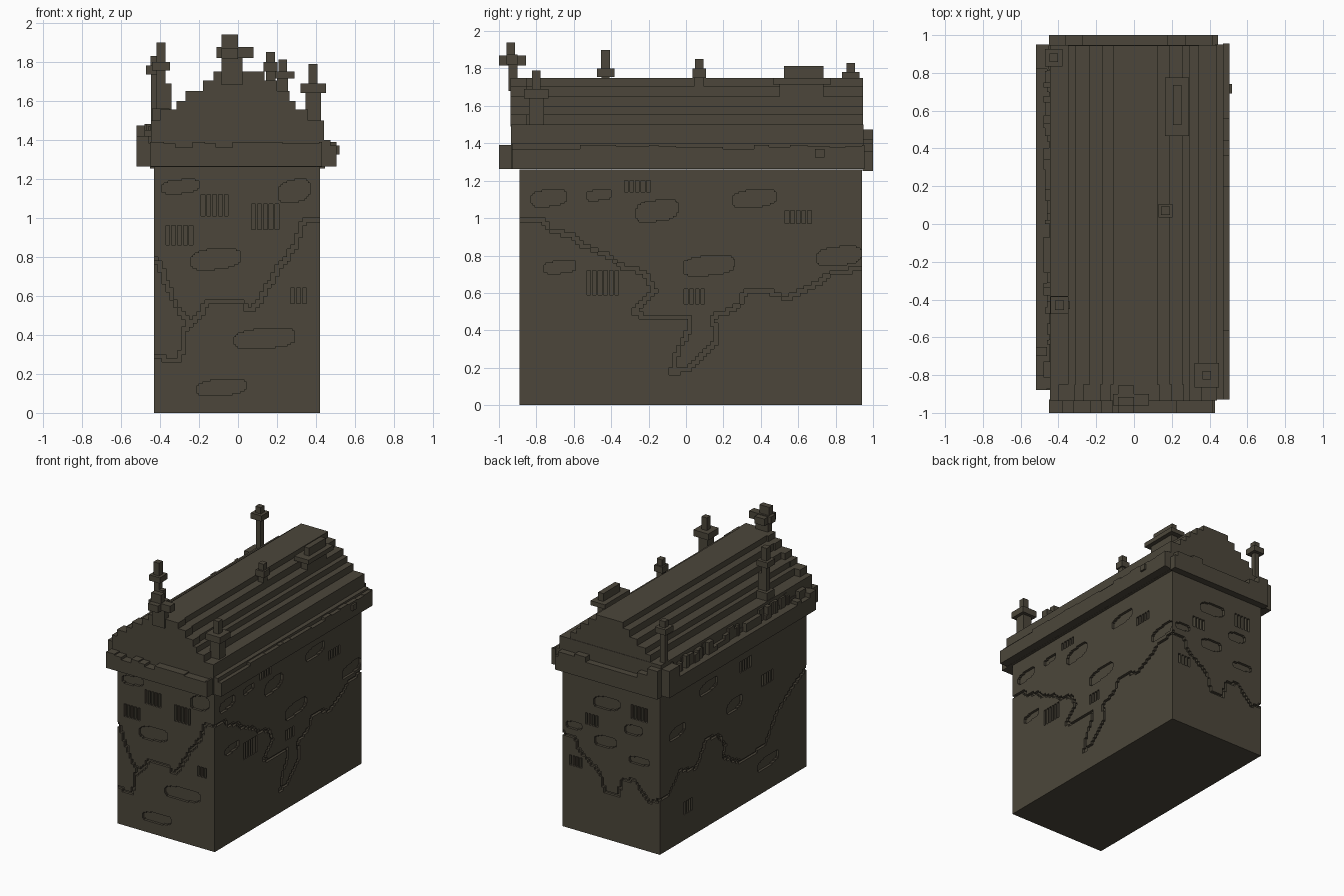
import bpy, bmesh, math, random
from mathutils import Vector

random.seed(4)
stone = bpy.data.materials.new("dark olive stone")
stone.diffuse_color = (0.072, 0.062, 0.043, 1)


def finish(name, bm):
    me = bpy.data.meshes.new(name)
    bm.to_mesh(me)
    bm.free()
    me.materials.append(stone)
    ob = bpy.data.objects.new(name, me)
    bpy.context.collection.objects.link(ob)
    return ob


def add_box(bm, x0, x1, y0, y1, z0, z1):
    v = [bm.verts.new((x, y, z)) for z in (z0, z1) for x, y in ((x0, y0), (x1, y0), (x1, y1), (x0, y1))]
    for f in ((3, 2, 1, 0), (4, 5, 6, 7), (0, 1, 5, 4), (1, 2, 6, 5), (2, 3, 7, 6), (3, 0, 4, 7)):
        bm.faces.new([v[i] for i in f])


def boxes(name, rows):
    bm = bmesh.new()
    for r in rows:
        add_box(bm, *r)
    return finish(name, bm)


# ---- body walls: a fine cell grid with recessed cracks, chipped patches and slots
C, NZ = 0.01, 126


def carve(n, u0, cracks, patches, slots):
    d = [[0.0] * NZ for _ in range(n)]

    def put(i, j, v):
        if 0 <= i < n and 0 <= j < NZ:
            d[i][j] = v
    for x0, z0, x1, z1 in patches:            # rounded chipped patches
        cx, cz, rx, rz = (x0 + x1) / 2 - u0, (z0 + z1) / 2, (x1 - x0) / 2, (z1 - z0) / 2
        for i in range(n):
            for j in range(NZ):
                a, b = ((i + .5) * C - cx) / rx, ((j + .5) * C - cz) / rz
                if abs(a) ** 3 + abs(b - 0.25 * a) ** 3 < 1:
                    put(i, j, 0.02)
    for line in cracks:                       # stair-stepped cracks
        for (xa, za), (xb, zb) in zip(line, line[1:]):
            steps = max(2, int(math.hypot(xb - xa, zb - za) / 0.005))
            for s in range(steps + 1):
                t = s / steps
                i = int((xa + (xb - xa) * t - u0) / 0.02) * 2
                j = int((za + (zb - za) * t) / 0.02) * 2
                for k in range(4):
                    put(i + k % 2, j + k // 2, 0.02)
    for x0, z0, z1, count in slots:           # rows of narrow slots
        for k in range(count):
            for i in range(2):
                for j in range(round(z0 / C), round(z1 / C)):
                    put(round((x0 - u0) / C) + 3 * k + i, j, 0.025)
    return d


def wall(bm, origin, U, n, d):
    o, U = Vector(origin), Vector(U)
    N = U.cross(Vector((0, 0, 1)))

    def quad(*pts):
        bm.faces.new([bm.verts.new(o + U * u * C + Vector((0, 0, z * C)) - N * q) for u, z, q in pts])
    for i in range(n):
        j = 0
        while j < NZ:
            k, q = j, d[i][j]
            while k < NZ and d[i][k] == q:
                k += 1
            quad((i, j, q), (i + 1, j, q), (i + 1, k, q), (i, k, q))
            if k < NZ:
                r = d[i][k]
                quad((i, k, q), (i + 1, k, q), (i + 1, k, r), (i, k, r))
            j = k
        if i:
            for j in range(NZ):
                l, r = d[i - 1][j], d[i][j]
                if l != r:
                    quad((i, j, l), (i, j, r), (i, j + 1, r), (i, j + 1, l))


front = carve(85, -0.43, [
    [(-.43, .78), (-.40, .755), (-.34, .60), (-.29, .50), (-.23, .46), (-.165, .55), (-.135, .58), (.02, .575),
     (.05, .525), (.09, .545), (.15, .64), (.21, .745), (.30, .86), (.325, .965), (.365, .995), (.42, .995)],
    [(-.23, .46), (-.27, .43), (-.295, .27), (-.35, .26), (-.38, .285), (-.43, .285)]],
    [(-.39, 1.125, -.195, 1.195), (.205, 1.08, .37, 1.195), (-.24, .735, .01, .84),
     (-.02, .33, .295, .43), (-.21, .09, .04, .17)],
    [(-.19, 1.01, 1.115, 5), (-.365, .86, .96, 5), (.065, .935, 1.07, 5), (.275, .555, .637, 3)])
right = carve(183, -0.89, [
    [(-.89, .99), (-.765, .98), (-.73, .94), (-.62, .91), (-.555, .86), (-.405, .79), (-.34, .735), (-.22, .71),
     (-.17, .605), (-.28, .505), (-.245, .48), (.01, .46), (.02, .40), (-.04, .305), (-.075, .165), (.02, .20),
     (.10, .27), (.16, .35), (.145, .47), (.29, .535), (.315, .605), (.41, .615), (.54, .57), (.69, .645),
     (.77, .70), (.94, .73)]],
    [(-.83, 1.065, -.635, 1.15), (-.535, 1.095, -.395, 1.15), (-.27, .985, -.04, 1.095), (.25, 1.06, .485, 1.15),
     (-.015, .695, .26, .80), (-.76, .705, -.585, .77), (.70, .75, .94, .845)],
    [(-.325, 1.135, 1.205, 5), (.535, .97, 1.045, 5), (-.53, .595, .72, 6), (-.01, .54, .617, 4)])
back = carve(85, 0, [
    [(0, .74), (.11, .73), (.14, .64), (.33, .51), (.37, .38), (.48, .37), (.52, .50), (.63, .53), (.76, .39),
     (.85, .43)]],
    [(.27, 1.02, .50, 1.12), (.28, .72, .47, .81), (.03, .79, .17, .85), (.54, .88, .70, .96), (.58, .66, .76, .72)],
    [(.60, 1.01, 1.12, 5), (.20, .86, .95, 4), (.06, .50, .58, 4)])
left = carve(183, 0, [
    [(0, .43), (.10, .42), (.25, .57), (.45, .51), (.58, .69), (.73, .67), (.82, .55), (.78, .48), (1.0, .35),
     (1.31, .365), (1.45, .56), (1.65, .69), (1.83, .78)]],
    [(.12, .84, .32, .93), (.84, .78, 1.03, .88), (1.22, .18, 1.48, .27), (.5, 1.05, .72, 1.14)],
    [(1.27, .84, .93, 5), (1.0, 1.05, 1.14, 5), (.3, .2, .3, 4)])
bm = bmesh.new()
wall(bm, (-.43, -.89, 0), (1, 0, 0), 85, front)
wall(bm, (.42, -.89, 0), (0, 1, 0), 183, right)
wall(bm, (.42, .94, 0), (-1, 0, 0), 85, back)
wall(bm, (-.43, .94, 0), (0, -1, 0), 183, left)
bm.faces.new([bm.verts.new(p) for p in ((-.43, .94, 0), (.42, .94, 0), (.42, -.89, 0), (-.43, -.89, 0))])
finish("body_walls", bm)

# ---- attic block and stepped roof
boxes("attic_block", [(-.445, .44, -.935, .948, 1.262, 1.50)])
tiers = [(-.35, .345, 1.555), (-.31, .295, 1.60), (-.235, .257, 1.65), (-.17, .19, 1.705), (-.11, .125, 1.75)]
boxes("stepped_roof", [(a, b, -.90, .945, 1.49, z) for a, b, z in tiers])
gable = [(-.40, .36, 1.555), (-.315, .295, 1.60), (-.27, .265, 1.65), (-.18, .2, 1.705), (-.125, .135, 1.75)]
boxes("front_gable", [(a, b, -.938, -.85, 1.49, z) for a, b, z in gable])


# ---- ragged cornices
def spans(a, b, lo, hi):
    out = []
    while a < b:
        e = min(b, a + random.uniform(lo, hi))
        out.append((a, e))
        a = e
    return out


boxes("front_cornice", [(a, b, -1, -.93, 1.263, random.choice((1.36, 1.38, 1.39, 1.40, 1.43)))
                        for a, b in spans(-.45, .43, .05, .14)])
boxes("back_cornice", [(a, b, .945, 1, 1.252, random.choice((1.36, 1.38, 1.40, 1.42)))
                       for a, b in spans(-.36, .445, .06, .16)] + [(-.45, -.36, .945, 1, 1.252, 1.474)])
boxes("right_cornice", [(.43, .475, -.93, .95, 1.263, 1.40), (.50, .52, .69, .74, 1.325, 1.37)] +
      [(.47, .505, a, b, 1.263, random.choice((1.37, 1.38, 1.385, 1.39))) for a, b in spans(-.93, .955, .05, .2)])
boxes("left_cornice", [(-.52, -.44, -.88, .95, 1.263, 1.385), (-.52, -.45, .82, .95, 1.3, 1.474),
                       (-.52, -.46, -.88, -.80, 1.3, 1.42), (-.52, -.46, -.70, -.65, 1.3, 1.41)])
boxes("left_ragged_strips", [(-random.choice((.45, .46, .47, .48)), -.44, a, b, 1.37,
                              random.choice((1.42, 1.45, 1.47, 1.48))) for a, b in spans(-.87, .82, .02, .07)])


# ---- pinnacles: stem, flared collar and tip
def pinnacle(name, x, y, base, collar, top, stem, arm, tip):
    def part(h, z0, z1):
        return (x - h, x + h, y - h, y + h, z0, z1)
    boxes(name, [part(stem, base, collar[0]), part(arm, *collar), part(tip, collar[1], top)])


pinnacle("left_mid_pinnacle", -.395, -.43, 1.45, (1.755, 1.80), 1.90, .022, .047, .024)
pinnacle("left_back_pinnacle", -.425, .88, 1.45, (1.735, 1.78), 1.83, .02, .047, .023)
pinnacle("right_front_pinnacle", .385, -.80, 1.45, (1.64, 1.69), 1.79, .04, .065, .023)
pinnacle("right_mid_pinnacle", .167, .07, 1.62, (1.75, 1.80), 1.85, .024, .036, .023)
boxes("front_pinnacle", [(-.085, .022, -.95, -.90, 1.68, 1.82), (-.11, .08, -.96, -.90, 1.82, 1.875),
                         (-.085, .0, -1, -.855, 1.815, 1.87), (-.085, .0, -.96, -.915, 1.87, 1.94)])
boxes("left_mid_pinnacle_foot", [(-.44, -.35, -.475, -.38, 1.45, 1.56), (-.375, -.34, -.45, -.41, 1.5, 1.69)])
boxes("chimney", [(.2, .257, .50, .735, 1.55, 1.72), (.165, .29, .465, .775, 1.715, 1.75),
                  (.207, .252, .525, .735, 1.75, 1.812)])
